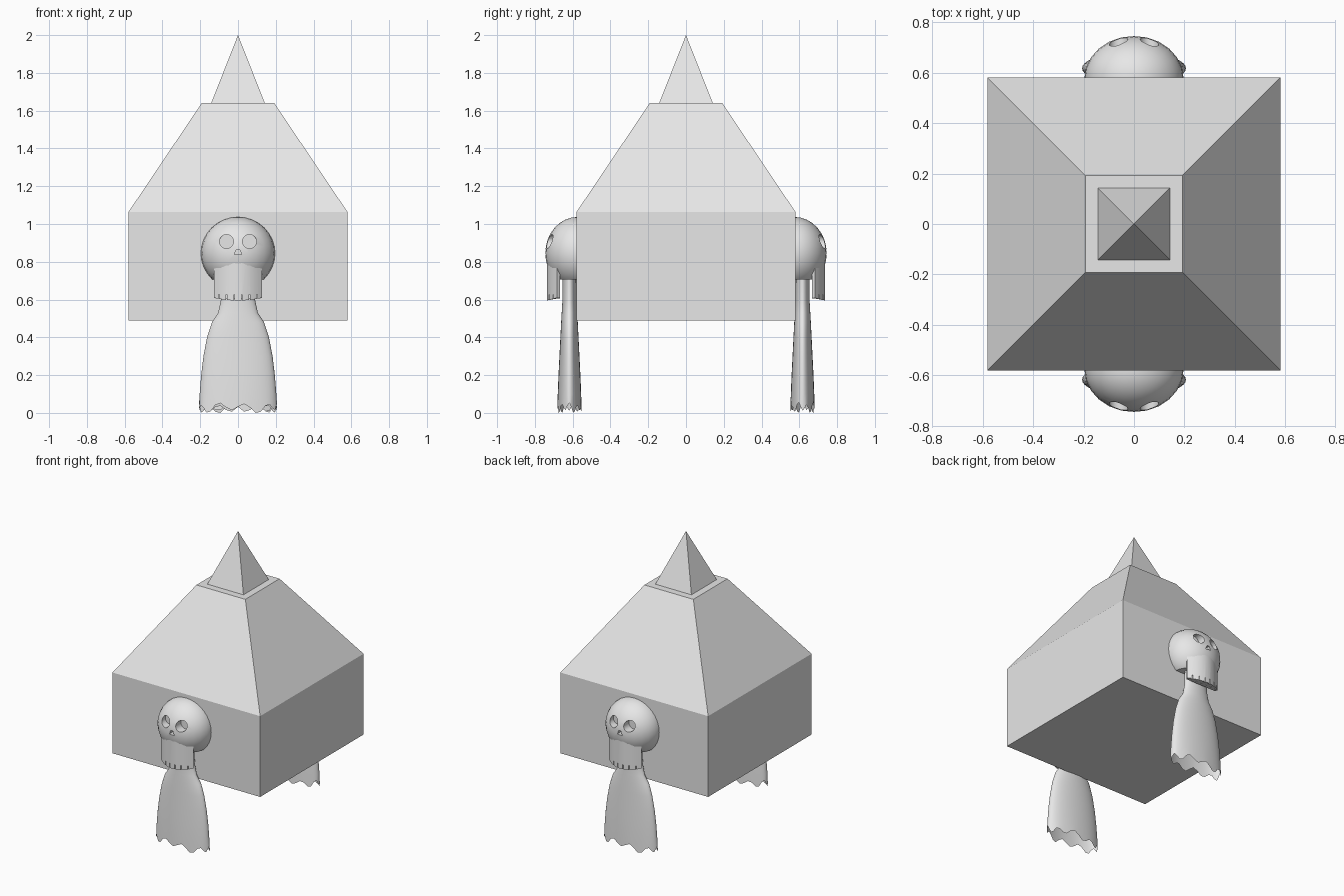
import bpy, bmesh, math
from mathutils import Matrix, Vector

cube = bpy.data.objects.get("Cube")
if cube:
    bpy.data.objects.remove(cube, do_unlink=True)

grey = bpy.data.materials.new("pale_grey")
grey.use_nodes = True
grey.diffuse_color = (0.8, 0.8, 0.8, 1)
grey.node_tree.nodes["Principled BSDF"].inputs["Base Color"].default_value = (0.8, 0.8, 0.8, 1)


def make(name, bm):
    bmesh.ops.recalc_face_normals(bm, faces=bm.faces)
    mesh = bpy.data.meshes.new(name)
    bm.to_mesh(mesh)
    bm.free()
    mesh.materials.append(grey)
    obj = bpy.data.objects.new(name, mesh)
    bpy.context.collection.objects.link(obj)
    return obj


def smooth(obj, angle):
    bpy.ops.object.select_all(action="DESELECT")
    obj.select_set(True)
    bpy.context.view_layer.objects.active = obj
    bpy.ops.object.shade_smooth_by_angle(angle=math.radians(angle))


def square_tower(name, levels):
    """Stack of centred squares given as (half width, height)."""
    bm = bmesh.new()
    rings = [[bm.verts.new((sx * w, sy * w, z)) for sx, sy in ((-1, -1), (1, -1), (1, 1), (-1, 1))]
             for w, z in levels]
    for low, high in zip(rings, rings[1:]):
        for i in range(4):
            j = (i + 1) % 4
            bm.faces.new((low[i], low[j], high[j], high[i]))
    bm.faces.new(rings[0])
    bm.faces.new(rings[-1])
    bmesh.ops.remove_doubles(bm, verts=bm.verts, dist=0.0001)
    return make(name, bm)


def prism(bm, outline, axis):
    """Extrude a closed outline of points along a vector."""
    face = bm.faces.new([bm.verts.new(p) for p in outline])
    new = bmesh.ops.extrude_face_region(bm, geom=[face])["geom"]
    bmesh.ops.translate(bm, vec=axis, verts=[v for v in new if isinstance(v, bmesh.types.BMVert)])


def cut(obj, cutter):
    mod = obj.modifiers.new("cut", "BOOLEAN")
    mod.operation, mod.solver, mod.object = "DIFFERENCE", "EXACT", cutter
    bpy.ops.object.select_all(action="DESELECT")
    bpy.context.view_layer.objects.active = obj
    obj.select_set(True)
    bpy.ops.object.modifier_apply(modifier=mod.name)
    bpy.data.objects.remove(cutter, do_unlink=True)


# Main block with sloping roof, and the pointed spire
square_tower("body", [(0.58, 0.49), (0.58, 1.063), (0.192, 1.64)])
square_tower("spire", [(0.142, 1.64), (0.0001, 2.0)])

# Cranium: flattened below
CENTRE = Vector((0, -0.575, 0.845))
bm = bmesh.new()
bmesh.ops.create_uvsphere(bm, u_segments=24, v_segments=16, radius=1)
bmesh.ops.scale(bm, vec=(0.197, 0.17, 0.192), verts=bm.verts)
bmesh.ops.translate(bm, vec=CENTRE, verts=bm.verts)
cutoff = bmesh.ops.bisect_plane(bm, geom=bm.verts[:] + bm.edges[:] + bm.faces[:],
                                plane_co=(0, 0, 0.705), plane_no=(0, 0, -1), clear_outer=True)
rim = [e for e in cutoff["geom_cut"] if isinstance(e, bmesh.types.BMEdge)]
bmesh.ops.contextual_create(bm, geom=rim)
skull = make("skull", bm)

# Eye sockets and nose hole
bm = bmesh.new()
for side in (-1, 1):
    bmesh.ops.create_cone(bm, cap_ends=True, segments=20, radius1=0.037, radius2=0.037, depth=0.16,
                          matrix=Matrix.Translation((side * 0.061, -0.755, 0.907))
                          @ Matrix.Rotation(math.pi / 2, 4, "X"))
prism(bm, [(-0.02, -0.8, 0.838), (0.02, -0.8, 0.838), (0.008, -0.8, 0.866), (-0.008, -0.8, 0.866)],
      Vector((0, 0.095, 0)))
cut(skull, make("socket_cutter", bm))

# Curved jaw, hanging from the front of the skull
bm = bmesh.new()
arc = []
for i in range(13):
    x = -0.128 + 0.256 * i / 12
    arc.append((x, -0.737 + 0.055 * (x / 0.128) ** 2, 0.6))
prism(bm, arc + [(0.118, -0.668, 0.6), (-0.118, -0.668, 0.6)], Vector((0, 0, 0.2)))
for v in bm.verts:
    if v.co.z < 0.61:
        v.co.z += 0.014 * (v.co.x / 0.128) ** 2 - 0.005
jaw = make("jaw", bm)

# Gaps between the teeth
bm = bmesh.new()
for x in (-0.1, -0.06, -0.02, 0.02, 0.06, 0.1):
    bmesh.ops.create_cube(bm, size=1, matrix=Matrix.Translation((x, -0.72, 0.6))
                          @ Matrix.Diagonal((0.005, 0.06, 0.056, 1)))
cut(jaw, make("tooth_cutter", bm))

# Ragged cape: open flattened tube, (height, half width, half depth)
bm = bmesh.new()
SIDES = 40
profile = [(0.03, 0.206, 0.064), (0.1, 0.203, 0.062), (0.2, 0.195, 0.058), (0.3, 0.183, 0.053),
           (0.4, 0.164, 0.048), (0.48, 0.138, 0.044), (0.53, 0.105, 0.041), (0.6, 0.09, 0.037),
           (0.73, 0.085, 0.036)]
rings = []
for z, w, d in profile:
    ring = []
    for i in range(SIDES):
        a = 2 * math.pi * i / SIDES
        ragged = 0.021 * math.cos(9 * a) + 0.009 * math.cos(4 * a + 1) if z < 0.05 else 0
        ring.append(bm.verts.new((w * math.cos(a), -0.617 + d * math.sin(a), z + ragged)))
    rings.append(ring)
for low, high in zip(rings, rings[1:]):
    for i in range(SIDES):
        j = (i + 1) % SIDES
        bm.faces.new((low[i], low[j], high[j], high[i]))
lowest = min(v.co.z for v in rings[0])
for v in rings[0]:
    v.co.z -= lowest
cape = make("cape", bm)

# Smooth the figure, then repeat it on the back
for obj in (skull, jaw, cape):
    smooth(obj, 35)
    twin = obj.copy()
    twin.name = "back_" + obj.name
    obj.name = "front_" + obj.name
    twin.matrix_world = Matrix.Rotation(math.pi, 4, "Z")
    bpy.context.collection.objects.link(twin)
